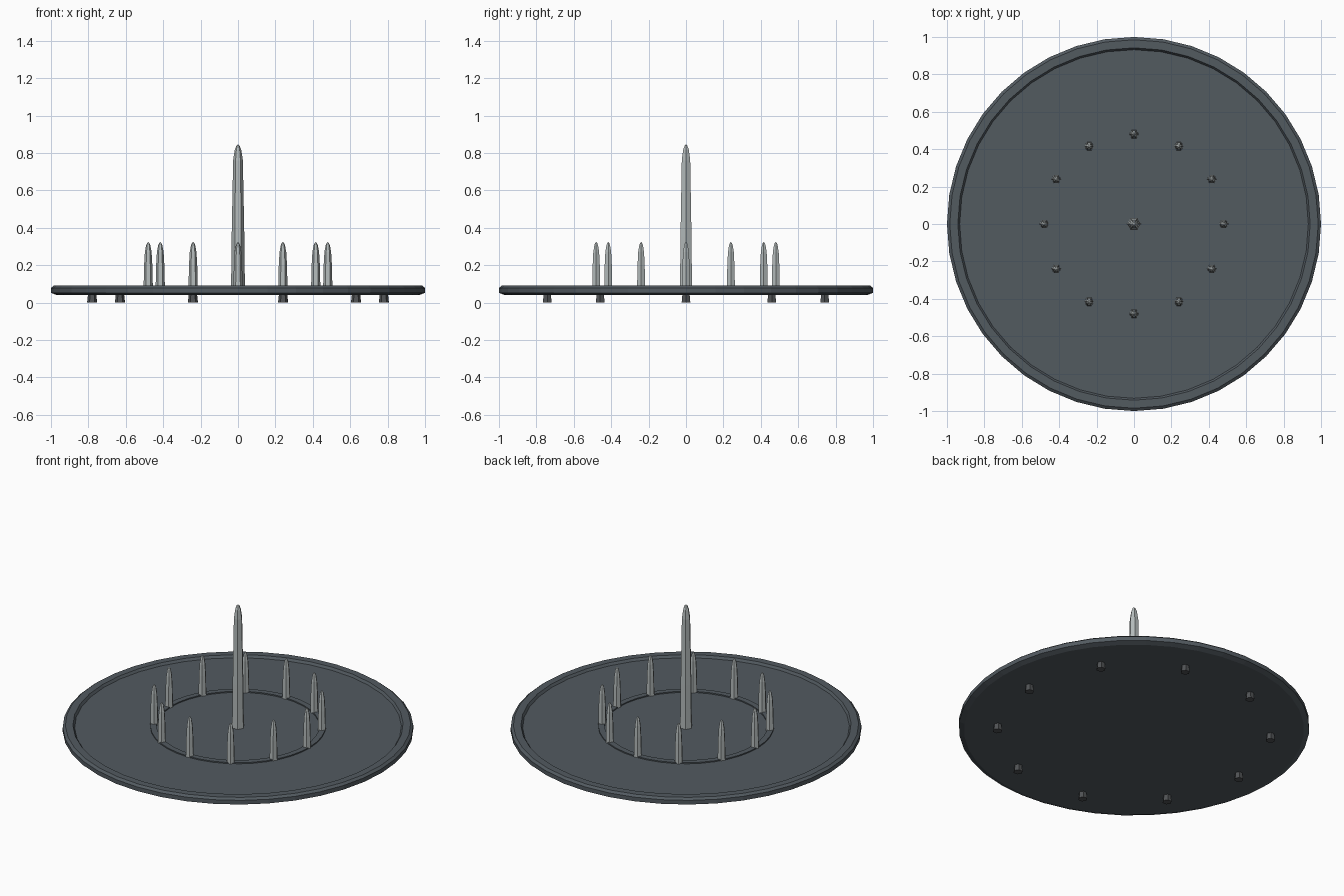
import bpy, bmesh, math

if "Cube" in bpy.data.objects:
    bpy.data.objects.remove(bpy.data.objects["Cube"])


def material(name, rgb):
    m = bpy.data.materials.new(name)
    m.diffuse_color = (*rgb, 1)
    m.use_nodes = True
    m.node_tree.nodes["Principled BSDF"].inputs["Base Color"].default_value = m.diffuse_color
    return m


iron = material("dark iron", (0.085, 0.103, 0.118))
steel = material("pale steel", (0.46, 0.50, 0.50))
rubber = material("foot grey", (0.08, 0.085, 0.09))


def lathe(name, profile, sides, mat, loc=(0, 0, 0), closed=False):
    """Spin (radius, z) points around z; r = 0 makes a pole."""
    bm = bmesh.new()
    rings = []
    for r, z in profile:
        if r == 0:
            rings.append([bm.verts.new((0, 0, z))] * sides)
        else:
            rings.append([bm.verts.new((r * math.cos(2 * math.pi * i / sides),
                                        r * math.sin(2 * math.pi * i / sides), z))
                          for i in range(sides)])
    pairs = list(zip(rings, rings[1:]))
    if closed:
        pairs.append((rings[-1], rings[0]))
    for a, b in pairs:
        for i in range(sides):
            j = (i + 1) % sides
            corners = []
            for v in (a[i], a[j], b[j], b[i]):
                if v not in corners:
                    corners.append(v)
            bm.faces.new(corners)
    bmesh.ops.recalc_face_normals(bm, faces=bm.faces)
    # merge pole triangles into flat caps where possible
    bmesh.ops.dissolve_limit(bm, angle_limit=0.001, verts=bm.verts, edges=bm.edges)
    me = bpy.data.meshes.new(name)
    bm.to_mesh(me)
    bm.free()
    me.materials.append(mat)
    ob = bpy.data.objects.new(name, me)
    ob.location = loc
    bpy.context.collection.objects.link(ob)
    return ob


# round tray with bevelled rim and shallow recess
lathe("tray", [(0, 0.04), (0.97, 0.04), (1.0, 0.052), (1.0, 0.078), (0.985, 0.09),
               (0.942, 0.09), (0.932, 0.075), (0, 0.075)], 40, iron)

# low raised ring under the small spikes
lathe("spike_ring", [(0.465, 0.072), (0.50, 0.072), (0.50, 0.082), (0.465, 0.082)],
      40, iron, closed=True)

# tall centre spike
lathe("centre_spike", [(0, 0.07), (0.037, 0.07), (0.034, 0.35), (0.026, 0.76),
                       (0.018, 0.815), (0.008, 0.84), (0, 0.845)], 6, steel)

# circle of small spikes
for k in range(12):
    a = k * math.pi / 6
    lathe("small_spike", [(0, 0.07), (0.025, 0.07), (0.022, 0.2), (0.018, 0.27),
                          (0.011, 0.308), (0.005, 0.32), (0, 0.323)], 6, steel,
          (0.48 * math.cos(a), 0.48 * math.sin(a), 0))

# ten little feet
for k in range(10):
    a = k * math.pi / 5
    lathe("foot", [(0, 0), (0.027, 0), (0.022, 0.045), (0, 0.045)], 6, rubber,
          (0.78 * math.cos(a), 0.78 * math.sin(a), 0))
